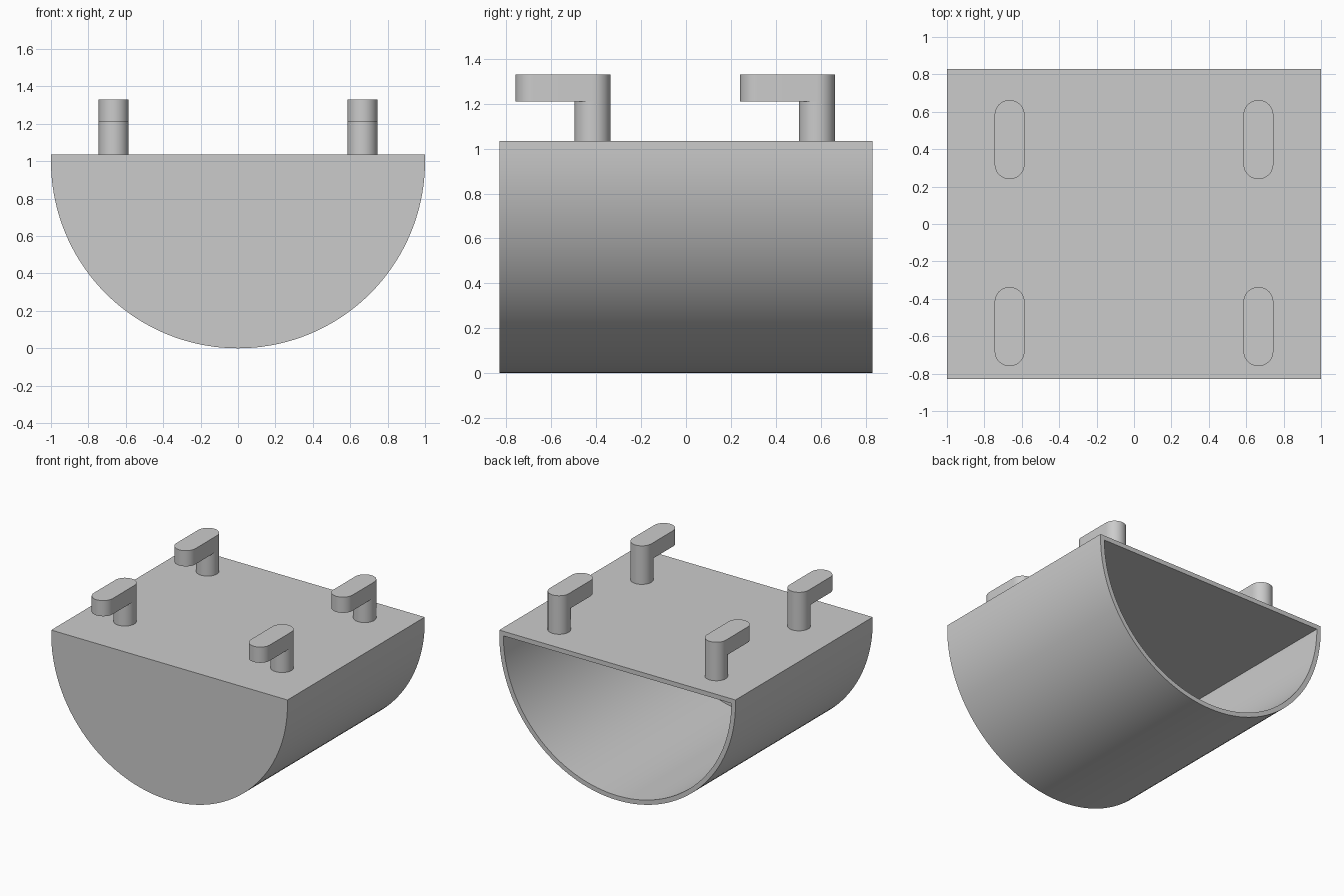
import bpy, bmesh, math

cube = bpy.data.objects.get("Cube")
if cube:
    bpy.data.objects.remove(cube)

WALL, HALF_DEPTH, TOP = 0.035, 0.83, 1.035
HOOK_R, HOOK_TOP, BAR_LOW = 0.08, 1.33, 1.21

grey = bpy.data.materials.new("plain grey")
grey.use_nodes = True
colour = (0.6, 0.6, 0.6, 1)
grey.diffuse_color = colour
grey.node_tree.nodes["Principled BSDF"].inputs["Base Color"].default_value = colour


def finish(bm, name):
    bmesh.ops.recalc_face_normals(bm, faces=bm.faces)
    mesh = bpy.data.meshes.new(name)
    bm.to_mesh(mesh)
    bm.free()
    mesh.materials.append(grey)
    obj = bpy.data.objects.new(name, mesh)
    bpy.context.collection.objects.link(obj)
    bpy.ops.object.select_all(action="DESELECT")
    obj.select_set(True)
    bpy.context.view_layer.objects.active = obj
    bpy.ops.object.shade_smooth_by_angle(angle=math.radians(30))
    return obj


def arc(cx, cy, r, start, end, steps):
    angles = [start + (end - start) * i / steps for i in range(steps + 1)]
    return [(cx + r * math.cos(a), cy + r * math.sin(a)) for a in angles]


def strip(bm, a, b, closed=True):
    n = len(a)
    for i in range(n if closed else n - 1):
        j = (i + 1) % n
        bm.faces.new((a[i], a[j], b[j], b[i]))


# Half-round trough: closed front and top, open back
bm = bmesh.new()
outer = arc(0, 1, 1, math.pi, 2 * math.pi, 72) + [(1, TOP), (-1, TOP)]
inner = arc(0, 1, 1 - WALL, math.pi, 2 * math.pi, 72)


def ring(points, y):
    return [bm.verts.new((x, y, z)) for x, z in points]


out_front, out_back = ring(outer, -HALF_DEPTH), ring(outer, HALF_DEPTH)
in_front, in_back = ring(inner, -HALF_DEPTH + WALL), ring(inner, HALF_DEPTH)
strip(bm, out_front, out_back)
strip(bm, in_front, in_back)
bm.faces.new(out_front)
bm.faces.new(in_front)
strip(bm, out_back[:-2], in_back, closed=False)
bm.faces.new(out_back[-3:] + [out_back[0], in_back[0], in_back[-1]])
finish(bm, "trough")


# Hooks: round post with a rounded bar pointing forward
def prism(name, outline, low, high):
    bm = bmesh.new()
    bottom = [bm.verts.new((x, y, low)) for x, y in outline]
    top = [bm.verts.new((x, y, high)) for x, y in outline]
    strip(bm, bottom, top)
    bm.faces.new(bottom)
    bm.faces.new(top)
    finish(bm, name)


for side, x in (("left", 0.665), ("right", -0.665)):
    for place, y in (("front", -0.417), ("back", 0.583)):
        post = arc(x, y, HOOK_R, 0, 2 * math.pi, 48)[:-1]
        bar = (arc(x, y, HOOK_R, 0, math.pi, 24)
               + arc(x, y - 0.263, HOOK_R, math.pi, 2 * math.pi, 24))
        prism(f"{place}_{side}_hook_post", post, TOP, BAR_LOW)
        prism(f"{place}_{side}_hook_bar", bar, BAR_LOW, HOOK_TOP)
